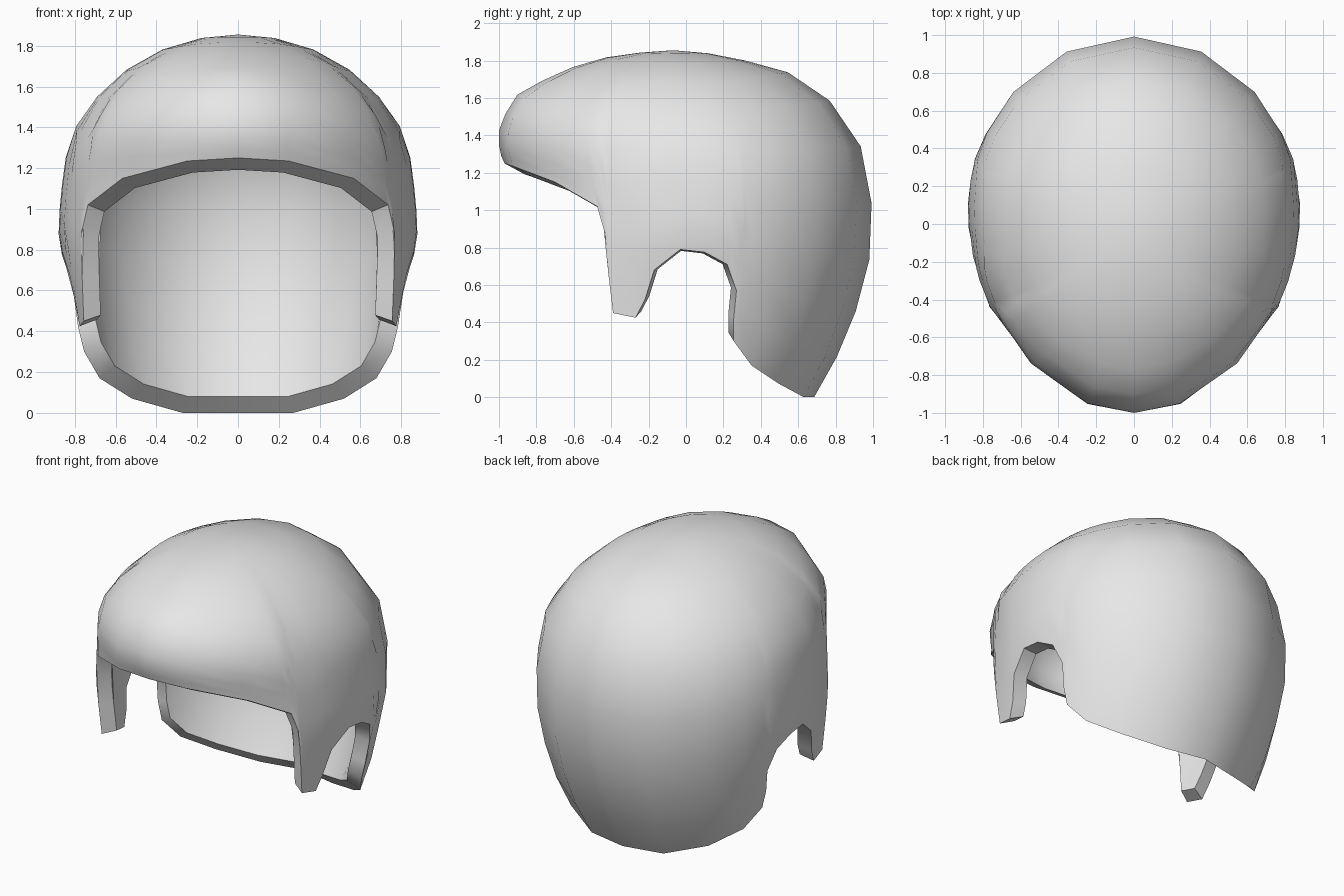
import bpy
import bmesh
from math import atan2, cos, sin, pi, sqrt, radians
from mathutils import Vector

cube = bpy.data.objects.get("Cube")
if cube:
    bpy.data.objects.remove(cube, do_unlink=True)

# Dome sections: height, half width, front y, back y
SECTIONS = [
    (0.0, .65, -1.3, .685), (.2, .75, -1.3, .8), (.4, .80, -1.3, .88),
    (.55, .82, -1.2, .95), (.7, .85, -1.06, .975), (.87, .88, -.98, 1.0),
    (1.0, .875, -.95, .995), (1.2, .855, -.96, .98), (1.33, .83, -1.0, .94),
    (1.46, .77, -1.0, .87), (1.62, .63, -.9, .74), (1.74, .47, -.68, .54),
    (1.81, .3, -.47, .28), (1.84, .17, -.28, .11), (1.855, 0, -.07, -.07)]

# Rim outline (y, z): brim, cheek tab, ear notch, nape
RIM = [
    (-.97, 1.25), (-.925, 1.235), (-.7, 1.15), (-.475, 1.02),
    (-.435, .88), (-.415, .66), (-.39, .45),
    (-.27, .425), (-.22, .52), (-.17, .68), (-.03, .79), (.1, .775),
    (.22, .71), (.27, .57), (.255, .42), (.255, .3),
    (.35, .17), (.5, .07), (.63, 0), (.685, 0)]

ROWS = 10
TOP = SECTIONS[-1][0]
RAY_CENTRE = Vector((0, 0, .9))
INNER_CENTRE = Vector((0, 0, .72))
INNER_SCALE = .89


def section(z):
    """Half width, front y, back y and widest y at height z."""
    z = min(max(z, 0), TOP)
    for a, b in zip(SECTIONS, SECTIONS[1:]):
        if z <= b[0]:
            f = (z - a[0]) / (b[0] - a[0])
            w, front, back = (p + (q - p) * f for p, q in zip(a[1:], b[1:]))
            break
    mid = .08 - .15 * max(0, (z - 1.2) / (TOP - 1.2))
    return w, front, back, mid


def depth_ratio(y, z):
    w, front, back, mid = section(z)
    reach = back - mid if y > mid else mid - front
    return (y - mid) / max(reach, 1e-6)


def inside(p):
    if p.z >= TOP:
        return False
    w = max(section(p.z)[0], 1e-6)
    return (p.x / w) ** 2 + depth_ratio(p.y, p.z) ** 2 < 1


def project(direction):
    """Point where a ray from the centre meets the dome."""
    lo, hi = 0, 1.7
    for _ in range(40):
        mid = (lo + hi) / 2
        if inside(RAY_CENTRE + direction * mid):
            lo = mid
        else:
            hi = mid
    return RAY_CENTRE + direction * lo


# Half of the columns, each running from crown to rim
crown = Vector((0, -.07, TOP))
up = (crown - RAY_CENTRE).normalized()
last = len(RIM) - 1
columns = []
for i, (y, z) in enumerate(RIM):
    centre_line = i in (0, last)
    x = 0 if centre_line else section(z)[0] * sqrt(max(0, 1 - depth_ratio(y, z) ** 2))
    rim = Vector((x, y, z))
    angle = .75 * atan2(y, x) + .25 * (i / last - .5) * pi
    way = Vector((cos(angle), sin(angle), .5)).normalized()
    if centre_line:
        way.x = 0
    end = (rim - RAY_CENTRE).normalized()
    column = []
    for j in range(1, ROWS):
        t = j / ROWS
        d = up * (1 - t) ** 2 + way * 2 * t * (1 - t) + end * t * t
        column.append(project(d.normalized()))
    columns.append(column + [rim])

# Mirror the columns to close the loop
mirrored = [[Vector((-p.x, p.y, p.z)) for p in c] for c in columns[-2:0:-1]]
columns += mirrored

# Outer skin, inner skin and rim wall
bm = bmesh.new()


def add_skin(place):
    pole = bm.verts.new(place(crown))
    grid = [[bm.verts.new(place(p)) for p in c] for c in columns]
    for a, b in zip(grid, grid[1:] + grid[:1]):
        bm.faces.new((pole, a[0], b[0]))
        for j in range(ROWS - 1):
            bm.faces.new((a[j], a[j + 1], b[j + 1], b[j]))
    return [c[-1] for c in grid]


outer = add_skin(lambda p: p)
inner = add_skin(lambda p: INNER_CENTRE + (p - INNER_CENTRE) * INNER_SCALE)
n = len(outer)
for i in range(n):
    k = (i + 1) % n
    bm.faces.new((outer[i], inner[i], inner[k], outer[k]))
bmesh.ops.recalc_face_normals(bm, faces=bm.faces[:])

mesh = bpy.data.meshes.new("helmet_shell")
bm.to_mesh(mesh)
bm.free()
shell = bpy.data.objects.new("helmet_shell", mesh)
bpy.context.collection.objects.link(shell)

# Plain light grey
grey = bpy.data.materials.new("light_grey")
grey.use_nodes = True
colour = (.8, .8, .8, 1)
grey.diffuse_color = colour
for node in grey.node_tree.nodes:
    if node.type == 'BSDF_PRINCIPLED':
        node.inputs["Base Color"].default_value = colour
mesh.materials.append(grey)

bpy.ops.object.select_all(action='DESELECT')
shell.select_set(True)
bpy.context.view_layer.objects.active = shell
bpy.ops.object.shade_smooth_by_angle(angle=radians(40))
